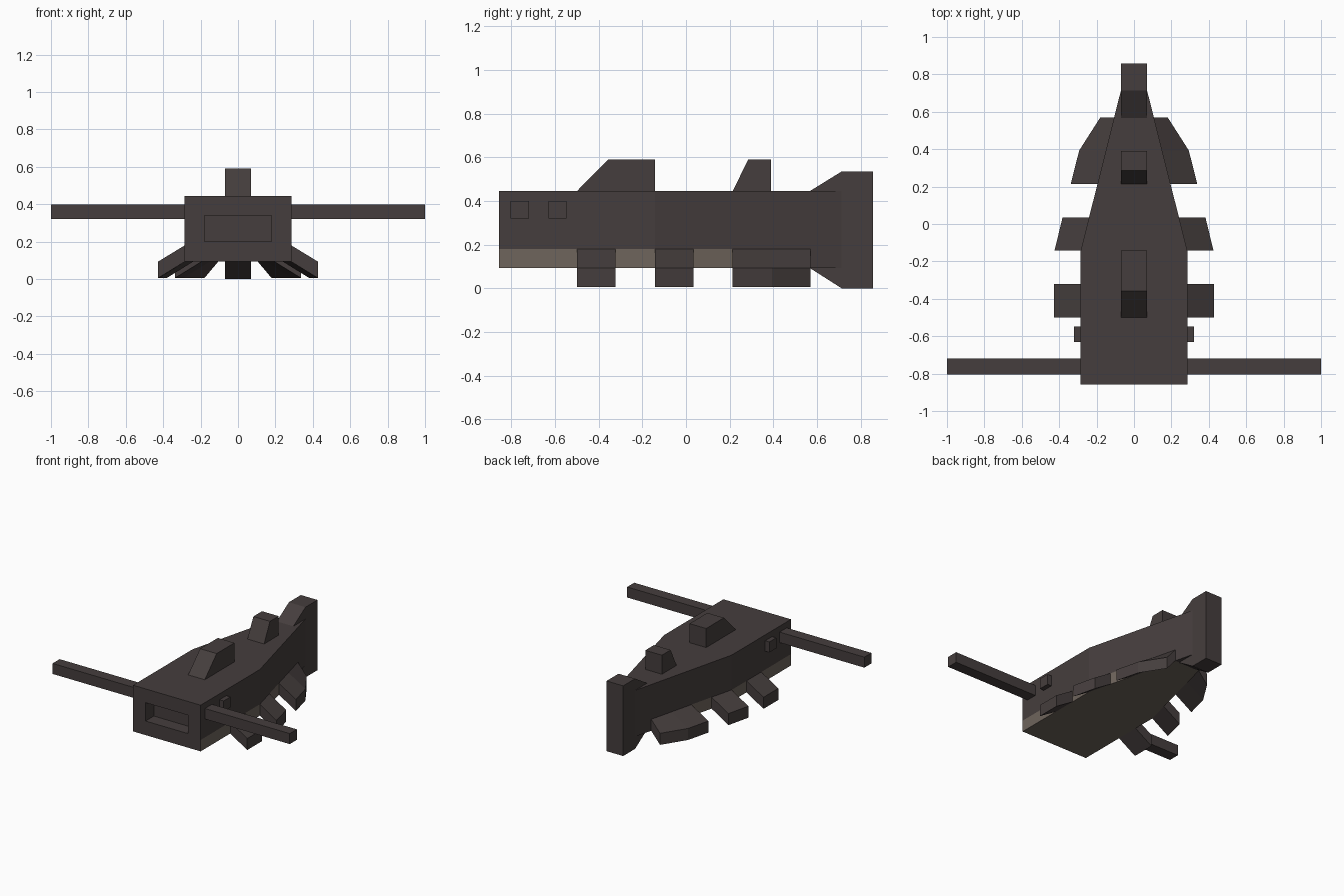
import bpy, bmesh

if "Cube" in bpy.data.objects:
    bpy.data.objects.remove(bpy.data.objects["Cube"])


def material(name, rgb):
    m = bpy.data.materials.new(name)
    m.diffuse_color = (*rgb, 1)
    m.use_nodes = True
    m.node_tree.nodes["Principled BSDF"].inputs["Base Color"].default_value = m.diffuse_color
    return m


dark = material("dark_grey", (0.060, 0.048, 0.047))
brown = material("brown_grey", (0.158, 0.128, 0.107))


def make(name, bm, mats=(dark,)):
    bmesh.ops.recalc_face_normals(bm, faces=bm.faces)
    me = bpy.data.meshes.new(name)
    bm.to_mesh(me)
    bm.free()
    for m in mats:
        me.materials.append(m)
    ob = bpy.data.objects.new(name, me)
    bpy.context.collection.objects.link(ob)
    return ob


def loft(rings):
    """Closed solid between matching rings of points."""
    bm = bmesh.new()
    vs = [[bm.verts.new(p) for p in r] for r in rings]
    n = len(vs[0])
    for a, b in zip(vs, vs[1:]):
        for i in range(n):
            j = (i + 1) % n
            bm.faces.new((a[i], a[j], b[j], b[i]))
    bm.faces.new(vs[0])
    bm.faces.new(vs[-1])
    return bm


def box(name, x0, x1, y0, y1, z0, z1):
    o = [(x0, y0), (x1, y0), (x1, y1), (x0, y1)]
    return make(name, loft([[(x, y, z) for x, y in o] for z in (z0, z1)]))


def side_profile(name, yz, half):
    return make(name, loft([[(x, y, z) for y, z in yz] for x in (-half, half)]))


BOTTOM, BAND, TOP = 0.093, 0.18, 0.445
HALF, TAIL, NOSE, KNEE, END = 0.285, 0.07, -0.857, -0.143, 0.713


def hull_half(y):
    return HALF if y < KNEE else HALF + (TAIL - HALF) * (y - KNEE) / (END - KNEE)


# Hull with a lighter lower band and belly
right = [(hull_half(y), y) for y in (NOSE, KNEE, 0.57, END)]
outline = right + [(-x, y) for x, y in reversed(right)]
bm = loft([[(x, y, z) for x, y in outline] for z in (BOTTOM, BAND, TOP)])
for axis, at in (((0, 1, 0), 0.57),):
    bmesh.ops.bisect_plane(bm, geom=bm.verts[:] + bm.edges[:] + bm.faces[:],
                           plane_co=(0, at, 0), plane_no=axis)
for f in bm.faces:
    c = f.calc_center_median()
    f.material_index = int(c.z < BAND and NOSE + 0.01 < c.y < 0.57)
hull = make("hull", bm, (dark, brown))

# Front window recess
cutter = box("window_cutter", -0.18, 0.18, -0.95, NOSE + 0.1, 0.2, 0.34)
cutter.hide_render = True
cutter.hide_set(True)
cut = hull.modifiers.new("window", 'BOOLEAN')
cut.operation = 'DIFFERENCE'
cut.solver = 'EXACT'
cut.object = cutter

# Top fins and tail fin
side_profile("front_top_fin", [(-0.5, TOP), (-0.357, 0.59), (-0.143, 0.59), (-0.143, TOP)], TAIL)
side_profile("rear_top_fin", [(0.214, TOP), (0.285, 0.59), (0.39, 0.59), (0.39, TOP)], TAIL)
side_profile("tail_fin", [(0.567, TOP), (0.713, 0.535), (0.857, 0.535), (0.857, 0),
                          (0.713, 0), (0.567, BOTTOM)], TAIL)

# Drooping side fins: (y, outer x) stations for each
fins = {
    "front_side_fin": [(-0.5, 0.428), (-0.322, 0.428)],
    "middle_side_fin": [(-0.143, 0.425), (0.035, 0.382)],
    "rear_side_fin": [(0.214, 0.338), (0.393, 0.293), (0.57, 0.18)],
}
for side, s in (("right", 1), ("left", -1)):
    for name, stations in fins.items():
        rings = [[(s * hull_half(y), y, BAND), (s * x, y, 0.093),
                  (s * x, y, 0.005), (s * hull_half(y), y, BOTTOM)] for y, x in stations]
        make(f"{side}_{name}", loft(rings))
    # Long arms and short stubs
    box(f"{side}_arm", s * HALF, s * 1.0, -0.805, -0.72, 0.32, 0.40)
    box(f"{side}_stub", s * HALF, s * 0.32, -0.63, -0.547, 0.32, 0.40)
